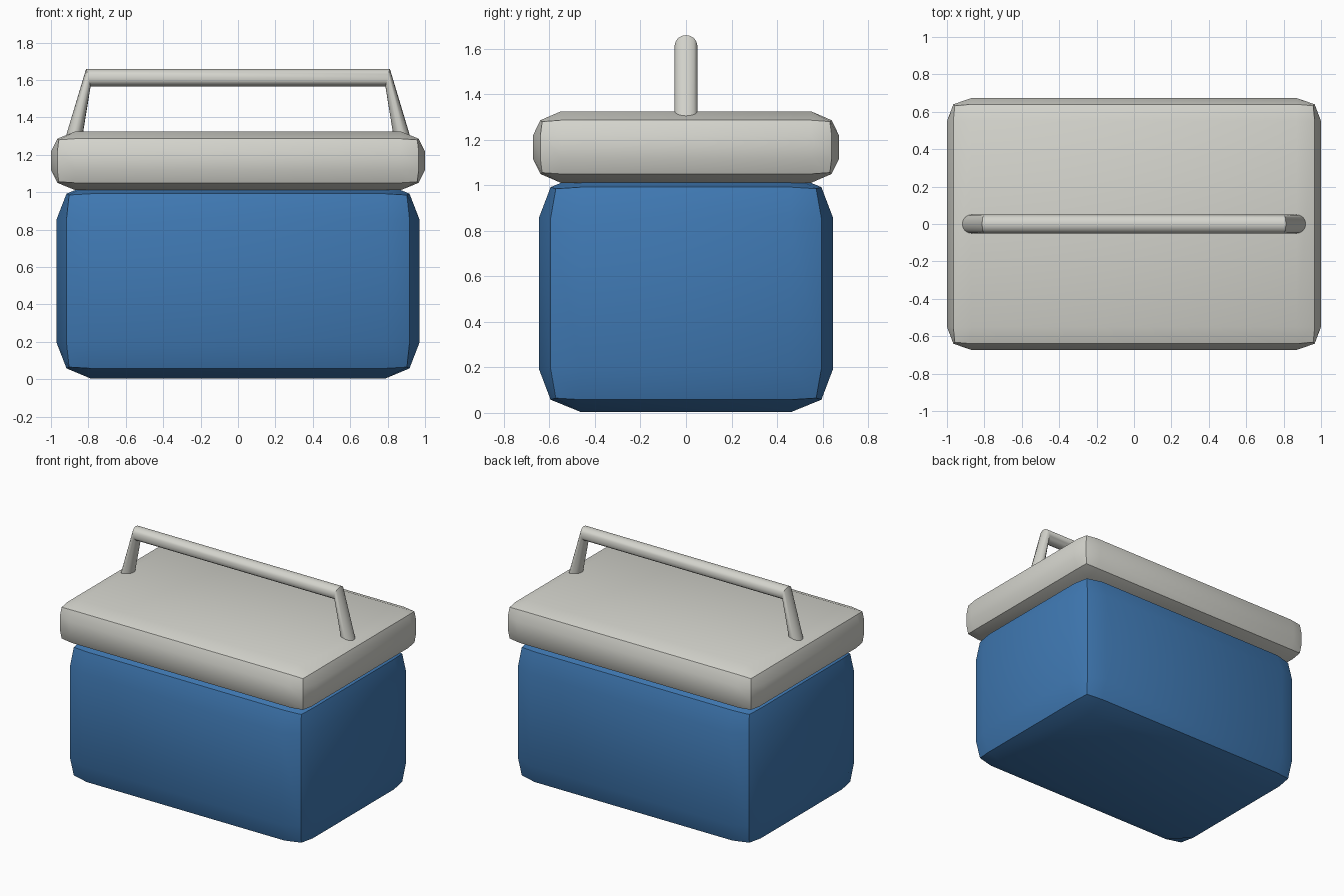
import bpy, bmesh, math
from mathutils import Vector

default = bpy.data.objects.get("Cube")
if default:
    bpy.data.objects.remove(default, do_unlink=True)


def material(name, colour):
    m = bpy.data.materials.new(name)
    m.use_nodes = True
    m.diffuse_color = colour
    m.node_tree.nodes["Principled BSDF"].inputs["Base Color"].default_value = colour
    return m


def finish(name, bm, mat):
    bmesh.ops.recalc_face_normals(bm, faces=bm.faces)
    mesh = bpy.data.meshes.new(name)
    bm.to_mesh(mesh)
    bm.free()
    mesh.materials.append(mat)
    obj = bpy.data.objects.new(name, mesh)
    bpy.context.collection.objects.link(obj)
    return obj


def pillow_box(name, mat, centre_z, flat, outer, edge, corner):
    """Box with bulging faces; each argument holds half sizes in x, y, z."""
    bm = bmesh.new()
    bmesh.ops.create_cube(bm, size=2)
    bmesh.ops.subdivide_edges(bm, edges=bm.edges[:], cuts=2, use_grid_fill=True)
    rank = {v: sum(abs(c) > 0.9 for c in v.co) for v in bm.verts}
    # Only the twelve box edges stay crisp
    for e in bm.edges:
        e.smooth = not all(rank[v] >= 2 for v in e.verts)
    for f in bm.faces:
        f.smooth = True
    for v in bm.verts:
        reach = (outer, edge, corner)[rank[v] - 1]
        v.co = Vector([math.copysign(reach[i] if abs(c) > 0.9 else flat[i], c)
                       for i, c in enumerate(v.co)])
        v.co.z += centre_z
    return finish(name, bm, mat)


def handle(name, mat, sides=16):
    """Tube through four rings: foot, bend, bend, foot."""
    half = [((0.878, 1.29), (0.045, 0.0)), ((0.80, 1.613), (0.012, 0.047))]
    stations = half + [((-c[0], c[1]), (-d[0], d[1])) for c, d in reversed(half)]
    bm = bmesh.new()
    rings = []
    for (cx, cz), (dx, dz) in stations:
        ring = []
        for i in range(sides):
            a = math.tau * i / sides
            ring.append(bm.verts.new((cx + dx * math.cos(a), 0.05 * math.sin(a),
                                      cz + dz * math.cos(a))))
        rings.append(ring)
    for a, b in zip(rings, rings[1:]):
        for i in range(sides):
            j = (i + 1) % sides
            bm.faces.new((a[i], a[j], b[j], b[i]))
    bm.faces.new(rings[0])
    bm.faces.new(rings[-1])
    obj = finish(name, bm, mat)
    bpy.ops.object.select_all(action='DESELECT')
    obj.select_set(True)
    bpy.context.view_layer.objects.active = obj
    bpy.ops.object.shade_smooth_by_angle(angle=math.radians(40))
    return obj


blue = material("cooler blue", (0.05, 0.19, 0.45, 1))
grey = material("warm light grey", (0.66, 0.66, 0.61, 1))

# Insulated tub
pillow_box("tub", blue, 0.525, flat=(0.785, 0.46, 0.33), outer=(0.97, 0.647, 0.522),
           edge=(0.917, 0.595, 0.467), corner=(0.903, 0.572, 0.46))
# Lid
pillow_box("lid", grey, 1.168, flat=(0.87, 0.55, 0.05), outer=(1.0, 0.673, 0.157),
           edge=(0.966, 0.64, 0.118), corner=(0.958, 0.632, 0.112))
# Carrying handle
handle("carry_handle", grey)
